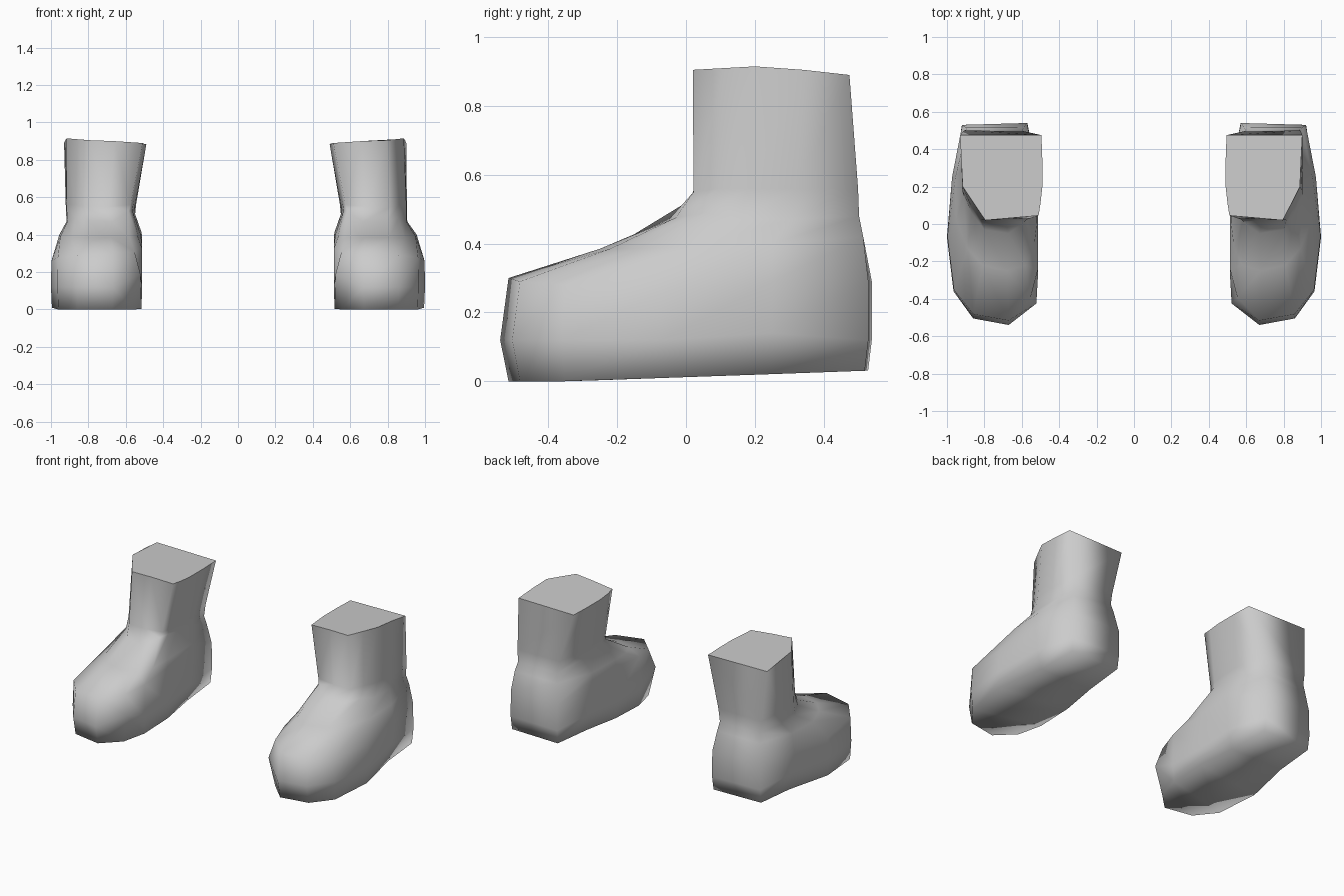
import bpy
import bmesh

cube = bpy.data.objects.get("Cube")
if cube:
    bpy.data.objects.remove(cube, do_unlink=True)

mat = bpy.data.materials.new("light_grey")
mat.use_nodes = True
GREY = (0.6, 0.6, 0.6, 1)
mat.diffuse_color = GREY
mat.node_tree.nodes["Principled BSDF"].inputs["Base Color"].default_value = GREY

# Foot plan: toe tip, around the outer side to the heel, back along the inner side
PLAN = [(.67, -.54), (.86, -.505), (.965, -.36), (1.0, -.07), (.975, .25),
        (.92, .53), (.57, .54), (.51, .25), (.512, 0), (.512, -.25), (.522, -.425)]
# Height of the foot's shoulder at each plan point
SHOULDER = [.30, .29, .28, .26, .29, .29, .29, .36, .35, .33, .31]
ARCH = (4, 7)
INNER_TOE = 10

# Tilted ring across the instep
INSTEP = [(.68, -.25, .385), (.81, -.22, .385), (.89, -.13, .385), (.95, .02, .39),
          (.955, .25, .40), (.90, .515, .42), (.59, .515, .42), (.515, .25, .41),
          (.52, 0, .40), (.535, -.13, .39), (.58, -.22, .385)]
# Crease where the foot meets the shaft
ANKLE = [(.67, -.05, .47), (.80, -.03, .475), (.86, .06, .49), (.90, .15, .47),
         (.905, .30, .47), (.885, .503, .48), (.60, .50, .48), (.55, .30, .51),
         (.56, .15, .52), (.565, .07, .53), (.585, .01, .525)]
# Front of the shaft just above the crease
SHIN = [(.69, .022, .55), (.815, .022, .55), (.86, .095, .56), (.90, .18, .56),
        (.903, .32, .56), (.89, .50, .56), (.585, .495, .56), (.545, .30, .56),
        (.55, .16, .56), (.56, .08, .56), (.575, .024, .56)]
# Top of the shaft
TOP = [(.66, .032, .90), (.795, .02, .905), (.842, .11, .91), (.887, .20, .915),
       (.893, .34, .905), (.90, .475, .89), (.495, .475, .885), (.49, .34, .885),
       (.49, .20, .885), (.50, .11, .885), (.51, .045, .89)]


def inset(x, y, kx, ky):
    """Pull a plan point toward the middle of the foot."""
    return .745 + (x - .745) * kx, y * ky


def foot_rings():
    sole, side, shoulder = [], [], []
    for i, (x, y) in enumerate(PLAN):
        front = .955 if y < -.4 else .98
        sole_k, side_k, side_z, shoulder_k = (.98, front), 1, .12, (.99, front if y < 0 else 1)
        if i in ARCH:               # narrow waist under the ankle
            sole_k, side_k, side_z = (.82, 1), .95, .14
        elif i == INNER_TOE:        # rounded inner corner of the toe
            sole_k, side_z, shoulder_k = (.84, .95), .19, (.86, .93)
        sole.append((*inset(x, y, *sole_k), max(0, .012 + .035 * y)))
        side.append((*inset(x, y, side_k, 1), side_z))
        shoulder.append((*inset(x, y, *shoulder_k), SHOULDER[i]))
    return [sole, side, shoulder]


def widen(ring, amount):
    """Push the outer side of a shaft ring outward."""
    return [(x + amount * max(0, min(1, (x - .80) / .09)), y, z) for x, y, z in ring]


def make_boot(name, sign, flare):
    bm = bmesh.new()
    shaft = [widen(ANKLE, flare * .4), widen(SHIN, flare * .6), widen(TOP, flare)]
    rings = [[bm.verts.new((sign * x, y, z)) for x, y, z in ring]
             for ring in foot_rings() + [INSTEP] + shaft]
    n = len(PLAN)
    for low, high in zip(rings, rings[1:]):
        for i in range(n):
            j = (i + 1) % n
            bm.faces.new((low[i], low[j], high[j], high[i]))
    # Sole in strips across the foot
    sole = rings[0]
    bm.faces.new((sole[10], sole[0], sole[1]))
    for i in range(1, 5):
        bm.faces.new((sole[i], sole[i + 1], sole[n - i - 1], sole[n - i]))
    cap = bm.faces.new(rings[-1])
    bmesh.ops.recalc_face_normals(bm, faces=bm.faces)
    # Smooth everywhere except the flat cap
    for f in bm.faces:
        f.smooth = f is not cap
    for e in cap.edges:
        e.smooth = False
    mesh = bpy.data.meshes.new(name)
    bm.to_mesh(mesh)
    bm.free()
    mesh.materials.append(mat)
    obj = bpy.data.objects.new(name, mesh)
    bpy.context.collection.objects.link(obj)


make_boot("left_boot", 1, 0)
make_boot("right_boot", -1, .03)
